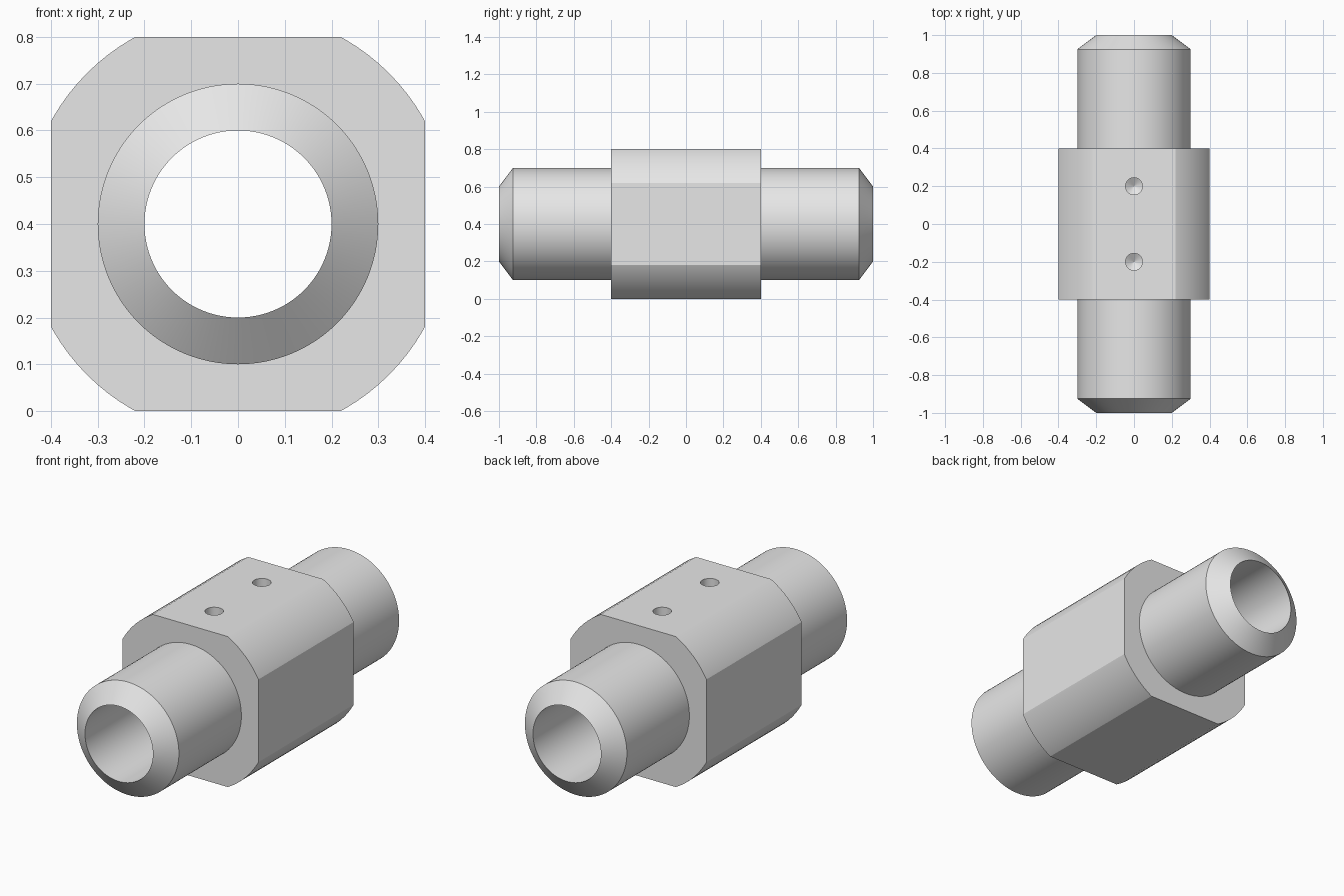
import bpy
import bmesh
import math

cube = bpy.data.objects.get("Cube")
if cube:
    bpy.data.objects.remove(cube, do_unlink=True)

MID = 0.4        # height of the tube axis
BORE = 0.2
TUBE = 0.3
BLOCK = 0.4      # half size of the central block
CORNER = 0.4565  # radius of the block's rounded corners

grey = bpy.data.materials.new("light_grey")
grey.use_nodes = True
grey.diffuse_color = (0.8, 0.8, 0.8, 1)
grey.node_tree.nodes["Principled BSDF"].inputs["Base Color"].default_value = (0.8, 0.8, 0.8, 1)


def make_object(name, bm):
    bmesh.ops.recalc_face_normals(bm, faces=bm.faces)
    mesh = bpy.data.meshes.new(name)
    bm.to_mesh(mesh)
    bm.free()
    mesh.materials.append(grey)
    obj = bpy.data.objects.new(name, mesh)
    bpy.context.collection.objects.link(obj)
    return obj


def lathe(name, profile, segments, axis, centre, ring=False):
    """Revolve (radius, distance) points about the y or z axis."""
    bm = bmesh.new()
    loops = []
    for radius, along in profile:
        loop = []
        for i in range(segments):
            a = 2 * math.pi * i / segments
            u, v = radius * math.cos(a), radius * math.sin(a)
            offset = (u, along, v) if axis == "y" else (u, v, along)
            loop.append(bm.verts.new([c + o for c, o in zip(centre, offset)]))
        loops.append(loop)
    pairs = list(zip(loops, loops[1:]))
    if ring:
        pairs.append((loops[-1], loops[0]))
    else:
        bm.faces.new(loops[0])
        bm.faces.new(loops[-1])
    for low, high in pairs:
        for i in range(segments):
            j = (i + 1) % segments
            bm.faces.new((low[i], low[j], high[j], high[i]))
    return make_object(name, bm)


def combine(target, other, operation):
    """Apply a boolean and remove the helper."""
    mod = target.modifiers.new(operation, "BOOLEAN")
    mod.operation = operation
    mod.solver = "EXACT"
    mod.object = other
    bpy.context.view_layer.objects.active = target
    bpy.ops.object.modifier_apply(modifier=mod.name)
    bpy.data.objects.remove(other, do_unlink=True)


axis_centre = (0, 0, MID)

# Central block: a cylinder trimmed by four flats
block = lathe("coupling", [(CORNER, -BLOCK), (CORNER, BLOCK)], 96, "y", axis_centre)
bm = bmesh.new()
bmesh.ops.create_cube(bm, size=1)
for v in bm.verts:
    v.co = (v.co.x * 2 * BLOCK, v.co.y * 2, v.co.z * 2 * BLOCK + MID)
combine(block, make_object("flats_cutter", bm), "INTERSECT")

# Clear the block's middle, then join the chamfered tube into it
clearance = (BORE + TUBE) / 2
combine(block, lathe("core_cutter", [(clearance, -1), (clearance, 1)], 64, "y", axis_centre), "DIFFERENCE")
tube_profile = [(BORE, -1), (TUBE, -0.925), (TUBE, 0.925), (BORE, 1)]
combine(block, lathe("tube", tube_profile, 96, "y", axis_centre, ring=True), "UNION")

# Two blind drilled holes in the top flat
drill = [(0.0005, -0.127), (0.045, -0.1), (0.045, 0.05)]
for y in (-0.2, 0.2):
    combine(block, lathe("drill_cutter", drill, 32, "z", (0, y, 2 * BLOCK)), "DIFFERENCE")

# Smooth curved walls, crisp machined edges
bpy.ops.object.select_all(action="DESELECT")
block.select_set(True)
bpy.context.view_layer.objects.active = block
bpy.ops.object.shade_smooth_by_angle(angle=math.radians(20))
